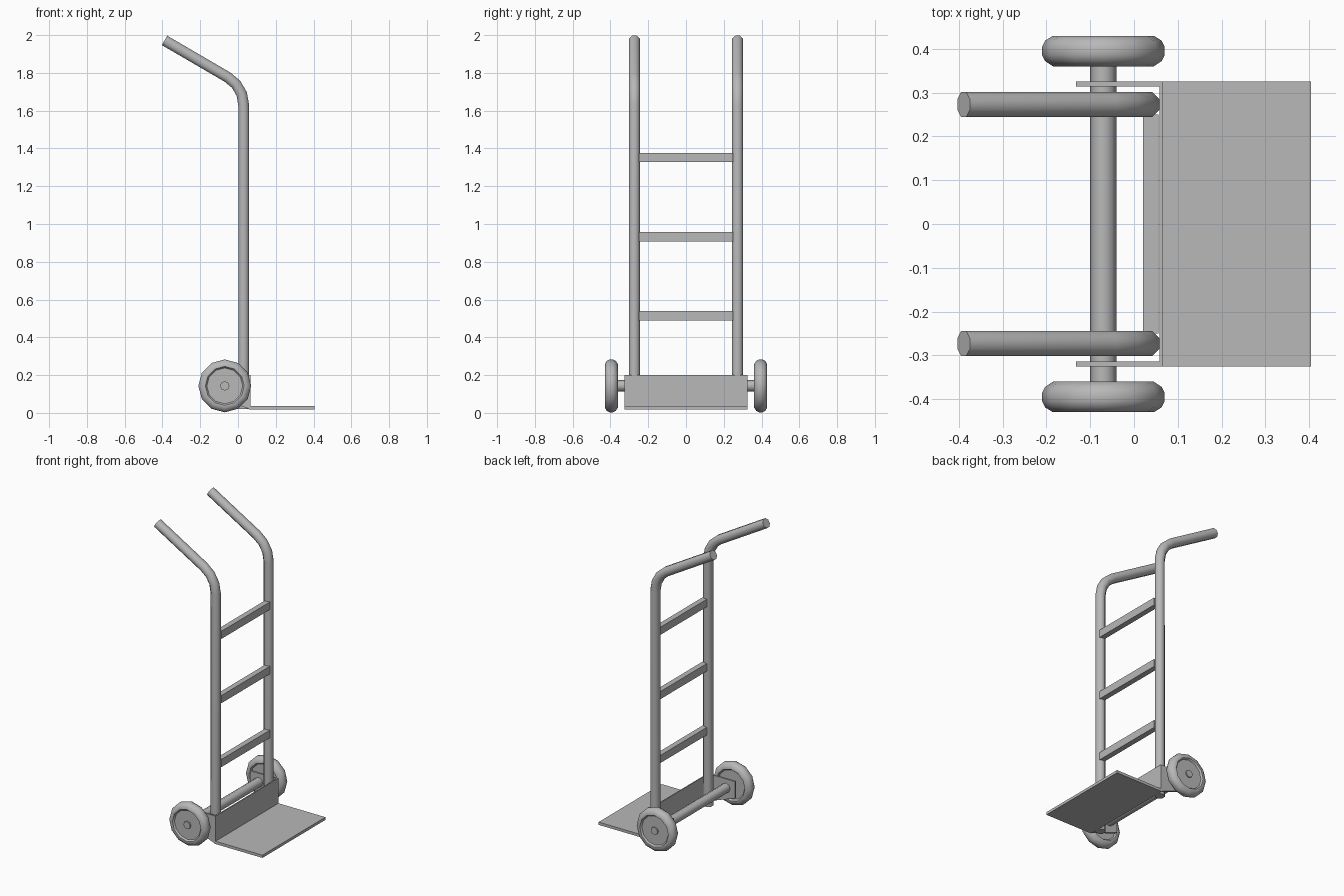
import bpy, bmesh, math
from mathutils import Vector

if "Cube" in bpy.data.objects:
    bpy.data.objects.remove(bpy.data.objects["Cube"])

grey = bpy.data.materials.new("dark_grey_metal")
grey.diffuse_color = (0.48, 0.48, 0.48, 1)
grey.use_nodes = True
grey.node_tree.nodes["Principled BSDF"].inputs["Base Color"].default_value = grey.diffuse_color


def finish(name, bm, smooth=False):
    bmesh.ops.recalc_face_normals(bm, faces=bm.faces)
    me = bpy.data.meshes.new(name)
    bm.to_mesh(me)
    bm.free()
    me.materials.append(grey)
    ob = bpy.data.objects.new(name, me)
    bpy.context.collection.objects.link(ob)
    if smooth:
        bpy.ops.object.select_all(action='DESELECT')
        ob.select_set(True)
        bpy.context.view_layer.objects.active = ob
        bpy.ops.object.shade_smooth_by_angle(angle=math.radians(50))
    return ob


def prism(name, profile, y0, y1):
    """Extrude an (x, z) outline along y."""
    bm = bmesh.new()
    f = bm.faces.new([bm.verts.new((x, y0, z)) for x, z in profile])
    ext = bmesh.ops.extrude_face_region(bm, geom=[f])["geom"]
    verts = [v for v in ext if isinstance(v, bmesh.types.BMVert)]
    bmesh.ops.translate(bm, verts=verts, vec=(0, y1 - y0, 0))
    # the extrusion keeps or drops the start cap, so close any open outline
    bmesh.ops.holes_fill(bm, edges=[e for e in bm.edges if e.is_boundary])
    return finish(name, bm)


def skin(name, rings):
    """Bridge successive vertex rings, cap both ends and smooth the sides."""
    bm = bmesh.new()
    rings = [[bm.verts.new(p) for p in ring] for ring in rings]
    n = len(rings[0])
    for a, b in zip(rings, rings[1:]):
        for i in range(n):
            j = (i + 1) % n
            bm.faces.new((a[i], a[j], b[j], b[i]))
    bm.faces.new(rings[0])
    bm.faces.new(rings[-1])
    return finish(name, bm, smooth=True)


def lathe(name, profile, cx, cz, n):
    """Revolve an (r, y) profile about the y axis through (cx, cz)."""
    angles = [2 * math.pi * i / n for i in range(n)]
    skin(name, [[(cx + r * math.cos(a), y, cz + r * math.sin(a)) for a in angles]
                for r, y in profile])


def sweep(name, path, y, radius, n):
    """Round tube along an (x, z) path at a fixed y."""
    pts = [Vector((x, y, z)) for x, z in path]
    side = Vector((0, 1, 0))
    rings = []
    for i, p in enumerate(pts):
        before = (p - pts[i - 1]).normalized() if i else Vector()
        after = (pts[i + 1] - p).normalized() if i < len(pts) - 1 else Vector()
        up = (before + after).normalized().cross(side)
        rings.append([p + radius * (math.cos(a) * side + math.sin(a) * up)
                      for a in (2 * math.pi * (k + 0.5) / n for k in range(n))])
    skin(name, rings)


AX, AZ = -0.07, 0.143      # axle centre
BEND = 0.17                # handle bend radius

# rail path: straight upright, 60 degree bend, sloping handle
rail_path = [(0.03, 0.02)]
for k in range(4):
    a = math.radians(20 * k)
    rail_path.append((0.03 - BEND * (1 - math.cos(a)), 1.63 + BEND * math.sin(a)))
rail_path.append((-0.389, 1.972))

# tyre outline with recessed hub discs on both faces
wheel_profile = [(0.02, 0.37), (0.095, 0.37), (0.103, 0.36), (0.115, 0.36),
                 (0.133, 0.372), (0.14, 0.386), (0.14, 0.405), (0.133, 0.419),
                 (0.115, 0.43), (0.103, 0.43), (0.095, 0.42), (0.02, 0.42)]

# parts repeated on each side
for s, label in ((-1, "right"), (1, "left")):
    sweep("side_rail_" + label, rail_path, s * 0.273, 0.031, 8)
    lathe("wheel_" + label, [(r, s * y) for r, y in wheel_profile], AX, AZ, 12)
    lathe("hub_cap_" + label, [(0.025, s * 0.41), (0.025, s * 0.428)], AX, AZ, 8)
    prism("axle_bracket_" + label,
          [(0.062, 0.2), (0.062, 0.02), (-0.133, 0.09), (-0.133, 0.2)],
          s * 0.314, s * 0.325)

# axle between the wheels
lathe("axle", [(0.03, -0.375), (0.03, 0.375)], AX, AZ, 8)

# rungs between the rails
for i, z in enumerate((0.515, 0.932, 1.352)):
    prism("rung_%d" % (i + 1), [(0.02, z - 0.025), (0.056, z - 0.025),
                                (0.056, z + 0.025), (0.02, z + 0.025)], -0.25, 0.25)

# bent toe plate: upright back and flat foot
prism("toe_plate", [(0.058, 0.018), (0.404, 0.018), (0.404, 0.036),
                    (0.065, 0.036), (0.065, 0.2), (0.058, 0.2)], -0.325, 0.325)
